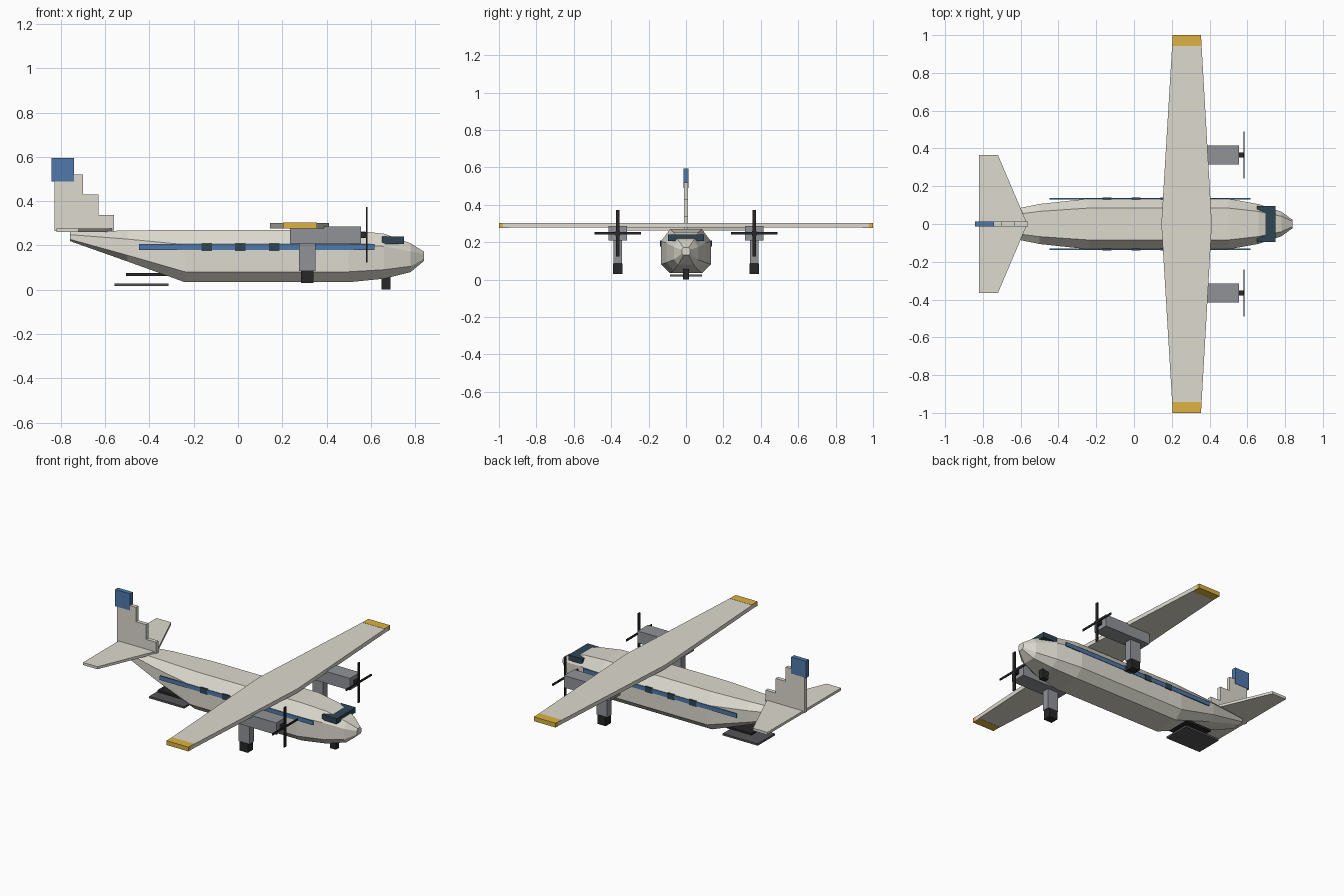
import bpy, bmesh, math
from mathutils import Vector

if "Cube" in bpy.data.objects:
    bpy.data.objects.remove(bpy.data.objects["Cube"])


def mat(name, r, g, b):
    m = bpy.data.materials.new(name)
    m.diffuse_color = (r, g, b, 1)
    m.use_nodes = True
    m.node_tree.nodes["Principled BSDF"].inputs["Base Color"].default_value = m.diffuse_color
    return m


CREAM = mat("cream", 0.72, 0.70, 0.62)
BLUE = mat("blue", 0.08, 0.19, 0.40)
AMBER = mat("amber", 0.72, 0.45, 0.05)
GREY = mat("engine_grey", 0.28, 0.29, 0.31)
DARK = mat("dark_grey", 0.09, 0.09, 0.10)
BLACK = mat("black", 0.02, 0.02, 0.02)
GLASS = mat("glass", 0.03, 0.06, 0.09)


def finish(name, bm, material):
    bmesh.ops.recalc_face_normals(bm, faces=bm.faces)
    me = bpy.data.meshes.new(name)
    bm.to_mesh(me)
    bm.free()
    me.materials.append(material)
    ob = bpy.data.objects.new(name, me)
    bpy.context.collection.objects.link(ob)
    return ob


def box(name, x, y, z, material):
    """Box from (min, max) pairs."""
    bm = bmesh.new()
    bmesh.ops.create_cube(bm, size=1)
    for v in bm.verts:
        v.co = Vector([(r[0] + r[1]) / 2 + c * (r[1] - r[0]) for r, c in zip((x, y, z), v.co)])
    return finish(name, bm, material)


def loft(name, rings, material):
    """Skin matching rings of points and cap both ends."""
    bm = bmesh.new()
    loops = [[bm.verts.new(p) for p in ring] for ring in rings]
    n = len(loops[0])
    for a, b in zip(loops, loops[1:]):
        for i in range(n):
            j = (i + 1) % n
            bm.faces.new((a[i], a[j], b[j], b[i]))
    bm.faces.new(loops[0])
    bm.faces.new(loops[-1])
    return finish(name, bm, material)


def octagon(x, w, z0, z1):
    """Chamfered fuselage section, half width w, from z0 to z1."""
    h = z1 - z0
    k, lo, hi = w * 0.63, z0 + 0.2 * h, z1 - 0.28 * h
    return [(x, k, z0), (x, w, lo), (x, w, hi), (x, k, z1),
            (x, -k, z1), (x, -w, hi), (x, -w, lo), (x, -k, z0)]


def plank(name, stations, z0, z1, material):
    """Flat tapered surface; stations are (y, rear x, front x)."""
    loft(name, [[(a, y, z0), (b, y, z0), (b, y, z1), (a, y, z1)] for y, a, b in stations], material)


# Fuselage with upswept tail and blunt nose
loft("fuselage", [octagon(*s) for s in (
    (-0.76, 0.053, 0.22, 0.26), (-0.5, 0.106, 0.128, 0.268), (-0.24, 0.134, 0.034, 0.27),
    (0.5, 0.134, 0.034, 0.27), (0.66, 0.105, 0.05, 0.253), (0.78, 0.065, 0.08, 0.21),
    (0.84, 0.022, 0.13, 0.172))], CREAM)
box("windshield", (0.65, 0.75), (-0.095, 0.095), (0.207, 0.24), GLASS)

# Wing and tailplane
plank("wing", [(-0.995, 0.205, 0.355), (0, 0.145, 0.412), (0.995, 0.205, 0.355)], 0.277, 0.302, CREAM)
plank("tailplane", [(-0.365, -0.82, -0.72), (0, -0.82, -0.565), (0.365, -0.82, -0.72)], 0.261, 0.277, CREAM)

# Stepped fin and rudder tip
for i, (front, z0, z1) in enumerate(((-0.56, 0.265, 0.338), (-0.63, 0.338, 0.43), (-0.70, 0.43, 0.52))):
    box(f"fin_step_{i + 1}", (-0.83, front), (-0.012, 0.012), (z0, z1), CREAM)
box("rudder_tip", (-0.843, -0.74), (-0.014, 0.014), (0.49, 0.595), BLUE)

# Mirrored parts
for side, s in (("left", 1), ("right", -1)):
    def span(a, b):
        return tuple(sorted((a * s, b * s)))

    def around(half, c=0.365):
        return (c * s - half, c * s + half)

    box(f"{side}_wing_tip", (0.204, 0.356), span(0.943, 1.0), (0.276, 0.303), AMBER)
    box(f"{side}_stripe", (-0.447, 0.617), span(0.131, 0.137), (0.18, 0.206), BLUE)
    for i, x in enumerate((-0.142, 0.01, 0.163)):
        box(f"{side}_window_{i + 1}", (x - 0.024, x + 0.024), span(0.13, 0.14), (0.176, 0.21), GLASS)
    # Engine and propeller
    box(f"{side}_nacelle", (0.234, 0.556), around(0.05), (0.21, 0.285), GREY)
    box(f"{side}_spinner", (0.55, 0.582), around(0.013), (0.234, 0.26), BLACK)
    box(f"{side}_blade_upright", (0.579, 0.585), around(0.01), (0.122, 0.373), BLACK)
    box(f"{side}_blade_level", (0.579, 0.585), around(0.125), (0.242, 0.254), BLACK)
    # Main landing gear
    box(f"{side}_gear_leg", (0.276, 0.35), around(0.022), (0.085, 0.215), GREY)
    box(f"{side}_main_wheel", (0.284, 0.341), around(0.025), (0.03, 0.087), BLACK)

# Nose gear and rear loading ramp
box("nose_wheel", (0.648, 0.69), (-0.016, 0.016), (0, 0.07), BLACK)
box("ramp_opening", (-0.507, -0.27), (-0.075, 0.075), (0.063, 0.076), BLACK)
box("loading_ramp", (-0.557, -0.314), (-0.085, 0.085), (0.016, 0.028), DARK)
